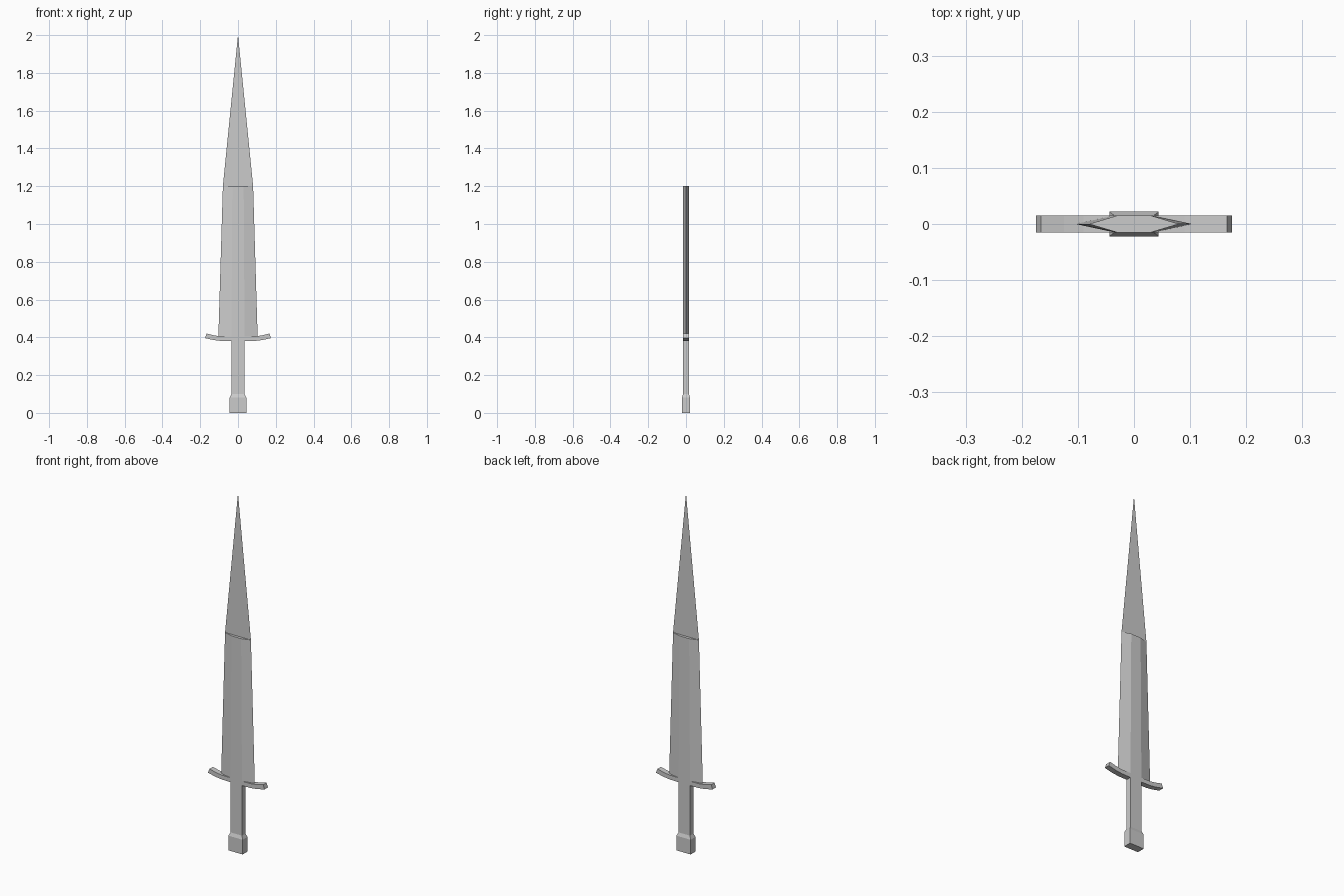
import bpy

if "Cube" in bpy.data.objects:
    bpy.data.objects.remove(bpy.data.objects["Cube"])


def make_mesh(name, verts, faces):
    me = bpy.data.meshes.new(name)
    me.from_pydata(verts, [], faces)
    me.update()
    ob = bpy.data.objects.new(name, me)
    bpy.context.collection.objects.link(ob)
    return ob


def loft(name, rings):
    """Skin equal-length closed rings from bottom to top and cap both ends."""
    n = len(rings[0])
    verts = [v for ring in rings for v in ring]
    faces = [(r * n + i, r * n + (i + 1) % n, (r + 1) * n + (i + 1) % n, (r + 1) * n + i)
             for r in range(len(rings) - 1) for i in range(n)]
    faces.append(tuple(reversed(range(n))))
    faces.append(tuple(range((len(rings) - 1) * n, len(rings) * n)))
    return make_mesh(name, verts, faces)


def rect(x, y, z):
    return [(-x, -y, z), (x, -y, z), (x, y, z), (-x, y, z)]


def hexagon(edge, flat, y, z):
    return [(-edge, 0, z), (-flat, -y, z), (flat, -y, z),
            (edge, 0, z), (flat, y, z), (-flat, y, z)]


T = 0.015  # half thickness of the flat metal

# Pommel: block with a chamfered shoulder
loft("pommel", [rect(0.044, 0.022, 0), rect(0.044, 0.022, 0.082), rect(0.035, T, 0.1)])

# Grip
loft("grip", [rect(0.035, T, 0.1), rect(0.035, T, 0.385)])

# Crossguard: upswept strip, right half profile mirrored to the left
lower = [(0.035, 0.38), (0.09, 0.381), (0.13, 0.386), (0.175, 0.396)]
upper = [(0.166, 0.42), (0.125, 0.41), (0.09, 0.405), (0.035, 0.405)]
half = lower + upper
outline = half + [(-x, z) for x, z in reversed(half)]
loft("crossguard", [[(x, y, z) for x, z in outline] for y in (T, -T)])

# Blade body: flattened hexagonal section, tapering upward
loft("blade", [hexagon(0.104, 0.035, T, 0.4), hexagon(0.08, 0.03, T, 1.2)])

# Blade tip: a paper-thin flat triangle on the centre plane
make_mesh("blade_tip", [(-0.08, 0, 1.2), (0.08, 0, 1.2), (0, 0, 2)], [(0, 1, 2)])
